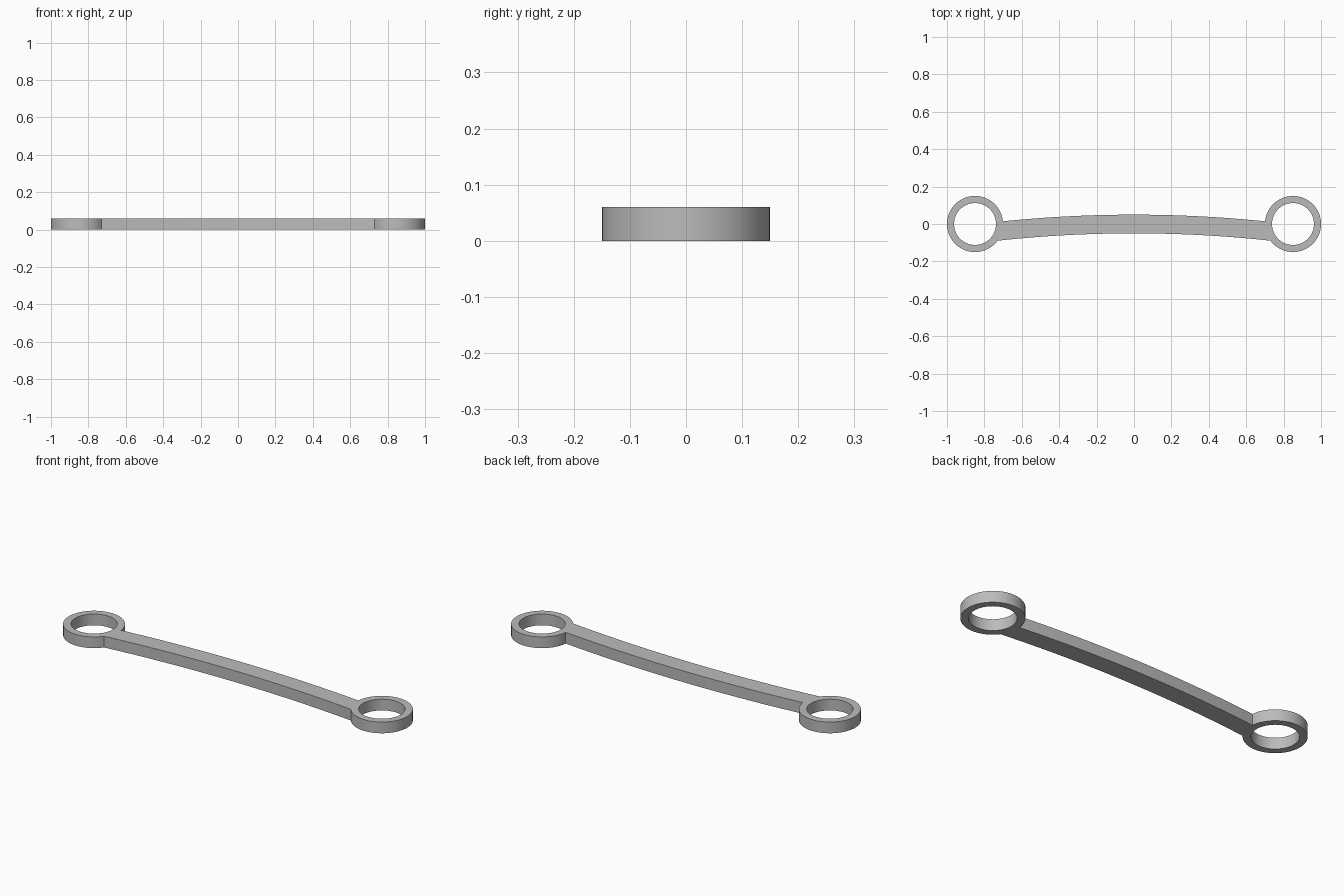
import bpy, bmesh, math

cube = bpy.data.objects.get("Cube")
if cube:
    bpy.data.objects.remove(cube, do_unlink=True)

THICK = 0.06               # plate thickness
RING_X, R_OUT, R_IN = 0.85, 0.15, 0.112
BAR_R, BAR_HALF = 6.85, 0.05   # bend radius and half width of the bar
RING_SEGS, BAR_SEGS = 72, 16

metal = bpy.data.materials.new("grey metal")
metal.use_nodes = True
GREY = (0.5, 0.5, 0.5, 1)
metal.diffuse_color = GREY
metal.node_tree.nodes["Principled BSDF"].inputs["Base Color"].default_value = GREY


def ring_angle(edge_radius):
    """Angle on the right ring where a bar edge meets it."""
    d = math.hypot(RING_X, BAR_R)
    cosine = (d * d + R_OUT ** 2 - edge_radius ** 2) / (2 * d * R_OUT)
    return math.atan2(-BAR_R, -RING_X) - math.acos(cosine)


def bar_edge(edge_radius, end_x):
    """Points of a bar edge from the middle up to, but without, the ring."""
    xs = [end_x * i / BAR_SEGS for i in range(BAR_SEGS)]
    return [(x, math.sqrt(edge_radius ** 2 - x * x) - BAR_R) for x in xs]


def arc(radius, start, end, n):
    angles = [start + (end - start) * i / n for i in range(n + 1)]
    return [(RING_X + radius * math.cos(a), radius * math.sin(a)) for a in angles]


def mirrored(points):
    return [(-x, y) for x, y in reversed(points)]


# Outline: bar edges and ring arc on the right half, then mirrored to the left
low, high = BAR_R - BAR_HALF, BAR_R + BAR_HALF
ring = arc(R_OUT, ring_angle(low), ring_angle(high) + math.tau, RING_SEGS)
half = bar_edge(low, ring[0][0]) + ring + bar_edge(high, ring[-1][0])[::-1]
outline = half + mirrored(half[1:-1])
hole = arc(R_IN, 0, math.tau, RING_SEGS)[:-1]

# Filled flat curve with two holes, extruded to the plate thickness
curve = bpy.data.curves.new("link_outline", 'CURVE')
curve.dimensions = '2D'
curve.fill_mode = 'BOTH'
curve.extrude = THICK / 2
for points in (outline, hole, mirrored(hole)):
    spline = curve.splines.new('POLY')
    spline.points.add(len(points) - 1)
    for p, (x, y) in zip(spline.points, points):
        p.co = (x, y, THICK / 2, 1)
    spline.use_cyclic_u = True

link = bpy.data.objects.new("curved_link_with_ring_ends", curve)
bpy.context.collection.objects.link(link)
link.location.z = THICK / 2
bpy.ops.object.select_all(action='DESELECT')
link.select_set(True)
bpy.context.view_layer.objects.active = link
bpy.ops.object.convert(target='MESH')
link = bpy.context.object

# Weld caps to walls and stand the part on the ground
bm = bmesh.new()
bm.from_mesh(link.data)
bmesh.ops.remove_doubles(bm, verts=bm.verts, dist=0.0001)
bmesh.ops.recalc_face_normals(bm, faces=bm.faces)
floor = min(v.co.z for v in bm.verts)
for v in bm.verts:
    v.co.z -= floor
bm.to_mesh(link.data)
bm.free()
link.location.z = 0
link.data.materials.clear()
link.data.materials.append(metal)
bpy.ops.object.shade_smooth_by_angle(angle=math.radians(30))
